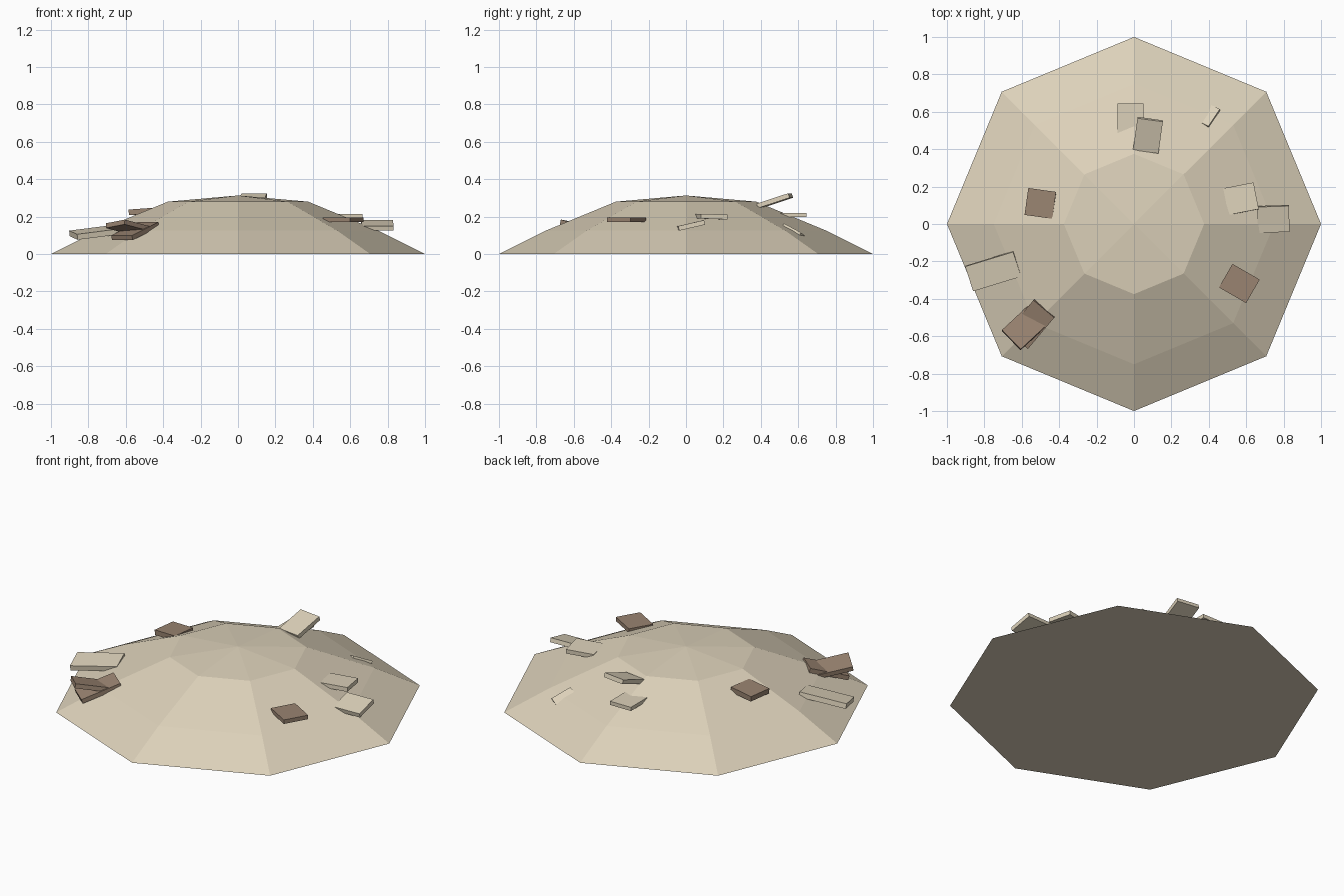
import bpy
import bmesh
from math import cos, sin, pi, radians

cube = bpy.data.objects.get("Cube")
if cube:
    bpy.data.objects.remove(cube, do_unlink=True)


def make_material(name, colour):
    mat = bpy.data.materials.new(name)
    mat.use_nodes = True
    mat.diffuse_color = (*colour, 1)
    mat.node_tree.nodes["Principled BSDF"].inputs["Base Color"].default_value = (*colour, 1)
    return mat


sand = make_material("pale sand", (0.72, 0.64, 0.49))
brown = make_material("weathered brown", (0.32, 0.23, 0.165))


def add_object(name, bm, mat):
    bmesh.ops.recalc_face_normals(bm, faces=bm.faces)
    mesh = bpy.data.meshes.new(name)
    bm.to_mesh(mesh)
    bm.free()
    mesh.materials.append(mat)
    obj = bpy.data.objects.new(name, mesh)
    bpy.context.collection.objects.link(obj)
    return obj


# Eight-sided mound: stacked rings closed by a low peak and a flat base
SIDES = 8
bm = bmesh.new()
rings = []
for radius, height in [(1, 0), (0.75, 0.125), (0.375, 0.28)]:
    rings.append([bm.verts.new((radius * cos(2 * pi * i / SIDES),
                                radius * sin(2 * pi * i / SIDES), height))
                  for i in range(SIDES)])
peak = bm.verts.new((0, 0, 0.313))
for i in range(SIDES):
    j = (i + 1) % SIDES
    for low, high in zip(rings, rings[1:]):
        bm.faces.new((low[i], low[j], high[j], high[i]))
    bm.faces.new((rings[-1][i], rings[-1][j], peak))
bm.faces.new(rings[0][::-1])
add_object("mound", bm, sand)


# Flat slabs half buried in the slope
def slab(name, mat, centre, size, turn):
    bm = bmesh.new()
    bmesh.ops.create_cube(bm, size=1)
    bmesh.ops.scale(bm, vec=size, verts=bm.verts)
    obj = add_object(name, bm, mat)
    obj.location = centre
    obj.rotation_euler = [radians(a) for a in turn]


slab("right_brown_slab", brown, (-0.5, 0.11, 0.228), (0.15, 0.145, 0.03), (0, -4, -8))
slab("back_raised_slab", sand, (0.075, 0.475, 0.285), (0.137, 0.18, 0.025), (18, 0, -8))
slab("back_flat_slab", sand, (-0.018, 0.555, 0.208), (0.138, 0.18, 0.022), (0, 0, 0))
slab("back_buried_slab", sand, (0.37, 0.59, 0.105), (0.12, 0.14, 0.025), (-22, 24, 56))
slab("left_upper_slab", sand, (0.572, 0.135, 0.2), (0.165, 0.145, 0.025), (-2, 0, 11))
slab("left_lower_slab", sand, (0.745, 0.027, 0.153), (0.17, 0.142, 0.025), (13, 0, 2))
slab("front_left_brown_slab", brown, (0.563, -0.318, 0.184), (0.168, 0.145, 0.024), (0, 0, -30))
slab("front_right_upper_slab", brown, (-0.575, -0.545, 0.14), (0.226, 0.145, 0.026), (-8, 11, 43))
slab("front_right_lower_slab", brown, (-0.55, -0.535, 0.122), (0.23, 0.145, 0.026), (0, -18, 50))
slab("right_long_slab", sand, (-0.752, -0.252, 0.117), (0.27, 0.14, 0.03), (8, -7, 17))
